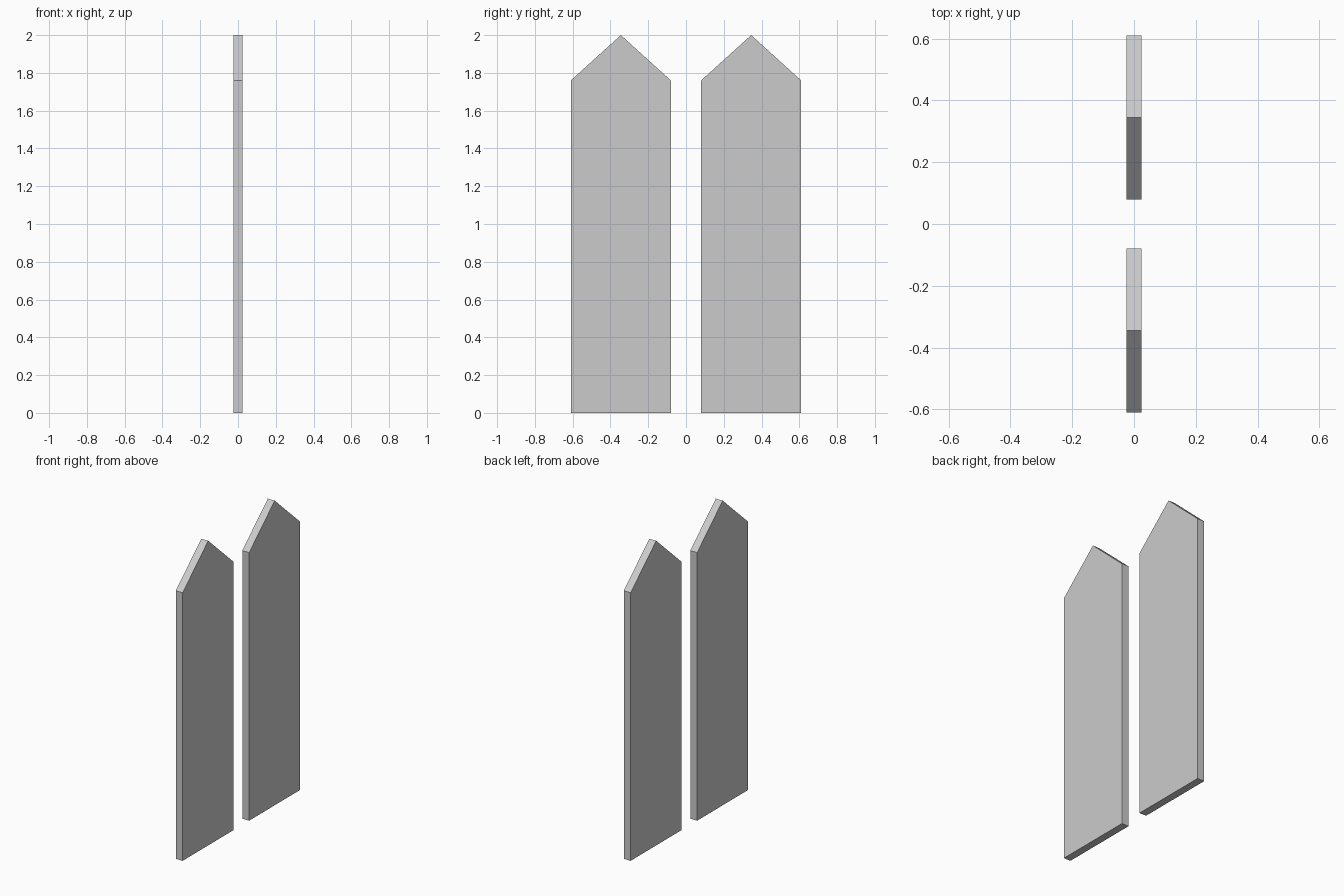
import bpy
import bmesh

if "Cube" in bpy.data.objects:
    bpy.data.objects.remove(bpy.data.objects["Cube"])

HALF_THICK = 0.025
INNER, PEAK, OUTER = 0.08, 0.345, 0.61
SHOULDER, TOP = 1.76, 2.0


def pointed_board(name, side):
    """Flat pointed board: y-z outline extruded along x."""
    outline = [(INNER, 0), (OUTER, 0), (OUTER, SHOULDER), (PEAK, TOP), (INNER, SHOULDER)]
    bm = bmesh.new()
    face = bm.faces.new([bm.verts.new((-HALF_THICK, side * y, z)) for y, z in outline])
    ext = bmesh.ops.extrude_face_region(bm, geom=[face])
    verts = [g for g in ext["geom"] if isinstance(g, bmesh.types.BMVert)]
    bmesh.ops.translate(bm, verts=verts, vec=(2 * HALF_THICK, 0, 0))
    bmesh.ops.recalc_face_normals(bm, faces=bm.faces)
    mesh = bpy.data.meshes.new(name)
    bm.to_mesh(mesh)
    bm.free()
    obj = bpy.data.objects.new(name, mesh)
    bpy.context.collection.objects.link(obj)
    return obj


# Two matching boards, one either side of the gap
pointed_board("front_picket", -1)
pointed_board("back_picket", 1)
